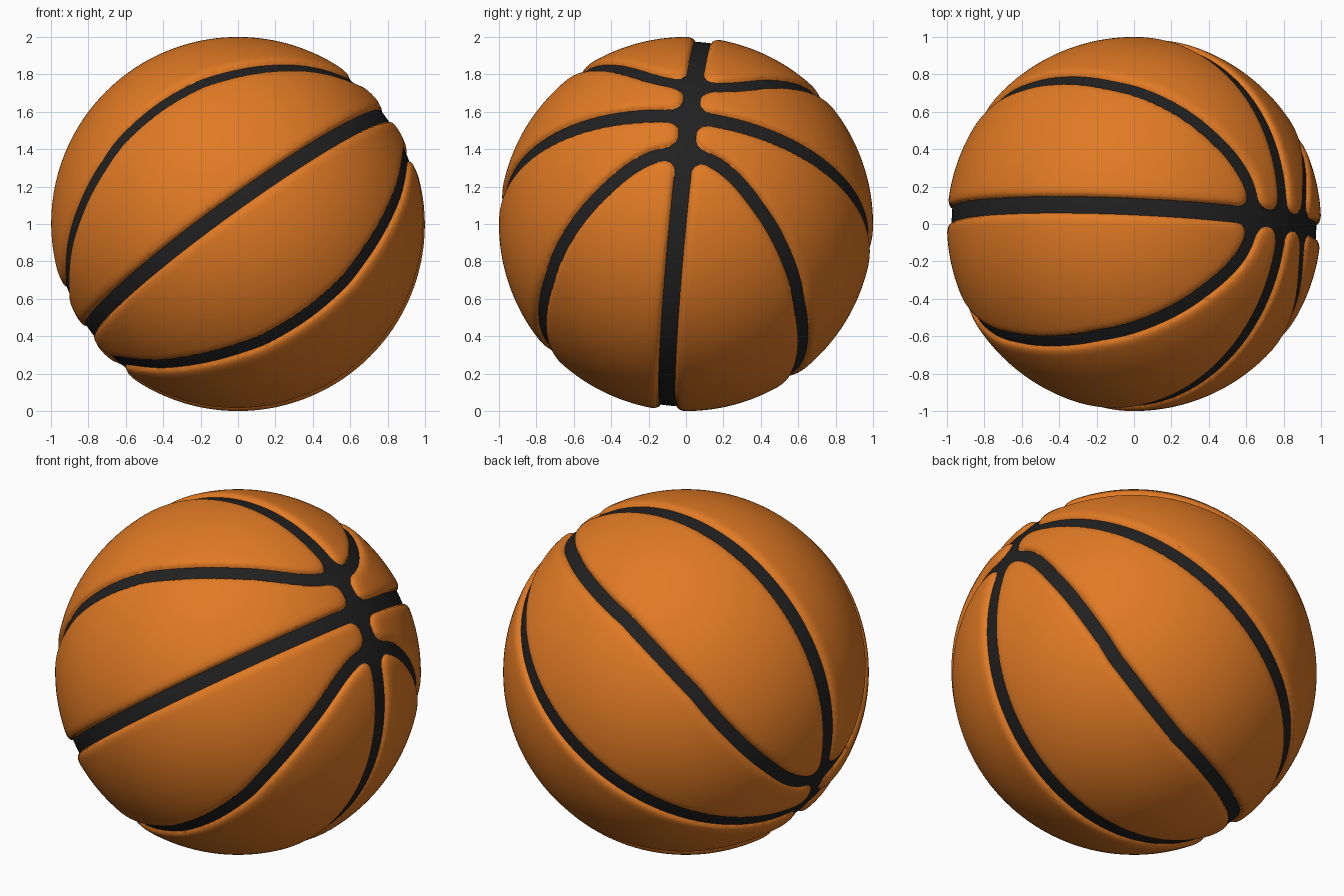
import bpy, bmesh, math
from mathutils import Vector

if "Cube" in bpy.data.objects:
    bpy.data.objects.remove(bpy.data.objects["Cube"])

# Tilted frame of the ball: pole where seams meet, side axis, third axis
side = Vector((0.045, 0.993, -0.095)).normalized()
pole = Vector((0.81, 0.019, 0.585))
pole = (pole - side * pole.dot(side)).normalized()
third = pole.cross(side)

FLOOR = 0.975     # radius of the groove floor
ROLL = 0.05       # width of the rounded panel edge
HALF = (0.046, 0.042, 0.037)   # half widths: long seam, cross seam, curved seams

# Curved seam: latitude against longitude (degrees) in one octant
SEAM = [(0, 13.3), (12, 15.6), (30, 25.8), (45, 33.5), (58, 38.8), (70, 42.4), (90, 44.2)]


def seam_lat(lon):
    """Smooth cubic through the seam points; returns latitude and slope."""
    n = len(SEAM)
    slopes = [0.0]
    for i in range(1, n - 1):
        slopes.append((SEAM[i + 1][1] - SEAM[i - 1][1]) / (SEAM[i + 1][0] - SEAM[i - 1][0]))
    slopes.append(0.0)
    i = 0
    while i < n - 2 and lon > SEAM[i + 1][0]:
        i += 1
    (x0, y0), (x1, y1) = SEAM[i], SEAM[i + 1]
    h = x1 - x0
    t = (lon - x0) / h
    a, b = slopes[i] * h, slopes[i + 1] * h
    c, d = 3 * (y1 - y0) - 2 * a - b, 2 * (y0 - y1) + a + b
    return y0 + t * (a + t * (c + t * d)), (a + t * (2 * c + 3 * t * d)) / h


def smooth_min(a, b, k=0.085):
    h = max(k - abs(a - b), 0.0) / k
    return min(a, b) - h * h * k * 0.25


def groove(p):
    """Signed distance on the unit sphere to the groove border."""
    p = p.normalized()
    u, v, w = abs(p.dot(pole)), abs(p.dot(side)), abs(p.dot(third))
    lat = math.asin(min(1, w))
    f, m = seam_lat(math.degrees(math.atan2(v, u)))
    f = math.radians(f)
    curve = abs(lat - f) / math.sqrt(1 + (m / math.cos(f)) ** 2)
    s = smooth_min(lat - HALF[1], curve - HALF[2])
    return smooth_min(math.asin(min(1, v)) - HALF[0], s)


def cut_along(bm, level):
    """Cut the mesh cleanly where the groove distance equals level."""
    val = {v: groove(v.co) - level for v in bm.verts}
    new = []
    for e in list(bm.edges):
        v0, v1 = e.verts
        a, b = val[v0], val[v1]
        if a * b < 0:
            t = a / (a - b)
            if 0.06 < t < 0.94:
                new.append(bmesh.utils.edge_split(e, v0, t)[1])
            else:
                # move the near vertex onto the border instead
                near, far, q = (v0, v1, t) if t < 0.5 else (v1, v0, 1 - t)
                near.co = near.co.lerp(far.co, q)
                val[near] = 0.0
                new.append(near)
    bmesh.ops.connect_verts(bm, verts=list(set(new)))
    for v in new:
        v.co.normalize()
    bmesh.ops.triangulate(bm, faces=[f for f in bm.faces if len(f.verts) > 3])


def material(name, rgb):
    m = bpy.data.materials.new(name)
    m.diffuse_color = (*rgb, 1)
    m.use_nodes = True
    m.node_tree.nodes["Principled BSDF"].inputs["Base Color"].default_value = m.diffuse_color
    return m


bm = bmesh.new()
bmesh.ops.create_icosphere(bm, subdivisions=7, radius=1)
for level in (0.0, 0.018):
    cut_along(bm, level)

# Colour groove floor, then press the grooves in with rolled panel edges
for f in bm.faces:
    f.material_index = 1 if groove(f.calc_center_median()) < 0 else 0
for v in bm.verts:
    t = min(max(groove(v.co) / ROLL, 0), 1)
    r = FLOOR + (1 - FLOOR) * math.sqrt(1 - (1 - t) ** 2)
    v.co = v.co.normalized() * r + Vector((0, 0, 1))
bmesh.ops.recalc_face_normals(bm, faces=bm.faces)

mesh = bpy.data.meshes.new("ball")
bm.to_mesh(mesh)
bm.free()
mesh.materials.append(material("orange rubber", (0.75, 0.195, 0.018)))
mesh.materials.append(material("black seam", (0.015, 0.015, 0.015)))
ball = bpy.data.objects.new("ball", mesh)
bpy.context.collection.objects.link(ball)
bpy.context.view_layer.objects.active = ball
ball.select_set(True)
bpy.ops.object.shade_smooth_by_angle(angle=math.radians(40))
